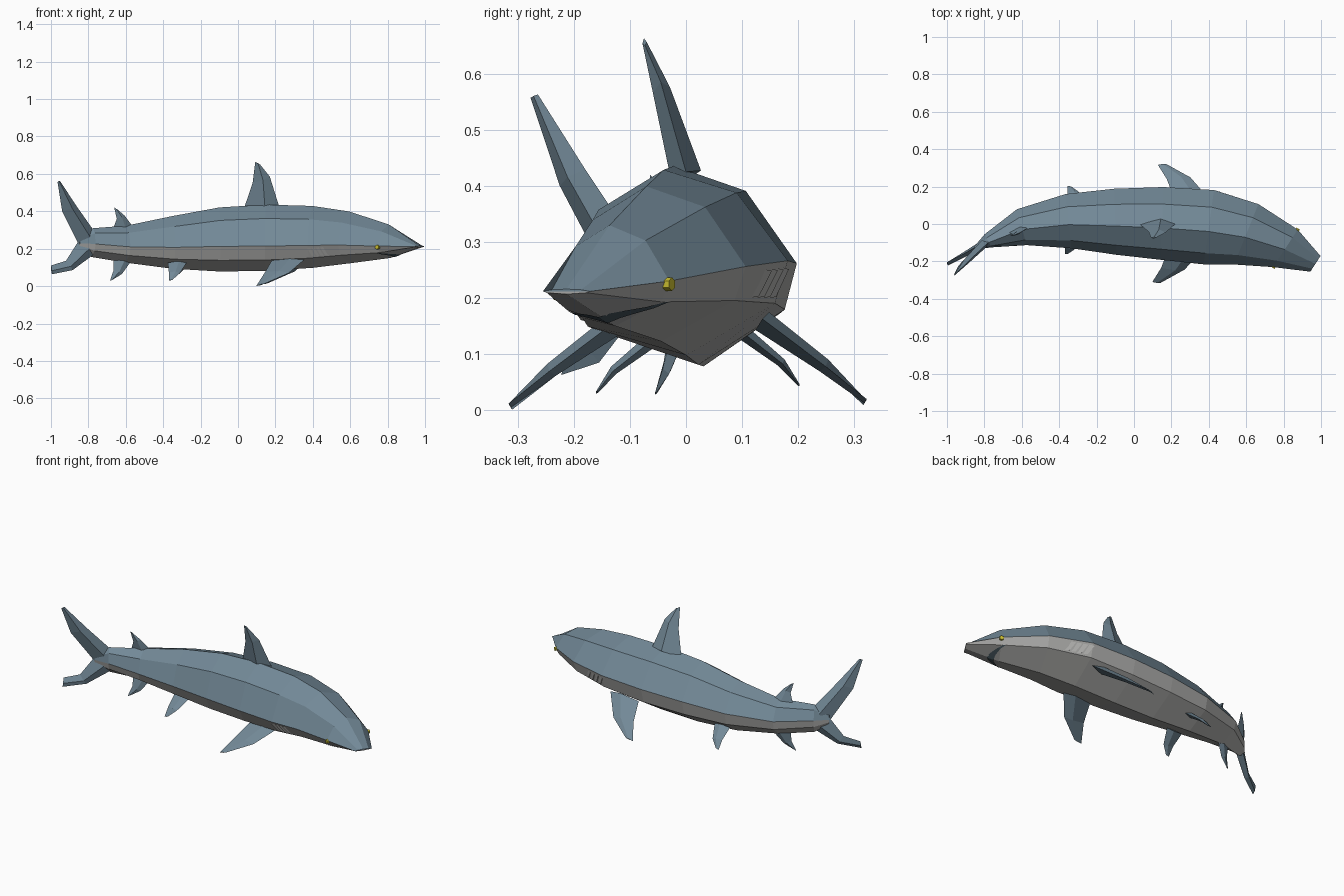
import bpy, math
from mathutils import Vector as V

if "Cube" in bpy.data.objects:
    bpy.data.objects.remove(bpy.data.objects["Cube"])


def material(name, rgb):
    m = bpy.data.materials.new(name)
    m.diffuse_color = (*rgb, 1)
    m.use_nodes = True
    m.node_tree.nodes["Principled BSDF"].inputs["Base Color"].default_value = m.diffuse_color
    return m


BLUE = material("slate_blue", (0.17, 0.25, 0.31))
GREY = material("belly_grey", (0.42, 0.42, 0.41))
DARK = material("mouth_dark", (0.06, 0.09, 0.11))
YELLOW = material("eye_yellow", (0.60, 0.52, 0.03))


def make(name, verts, faces, mat):
    me = bpy.data.meshes.new(name)
    me.from_pydata([tuple(v) for v in verts], [], faces)
    me.materials.append(mat)
    ob = bpy.data.objects.new(name, me)
    bpy.context.collection.objects.link(ob)
    return ob


# Body stations: x, y, heading (deg), half width, top, seam, bottom, roll (deg)
STATIONS = [
    (0.970, -0.213, -33, 0.050, 0.216, 0.212, 0.207, 0),
    (0.810, -0.130, -33, 0.120, 0.330, 0.222, 0.150, 4),
    (0.600, -0.055, -22, 0.175, 0.400, 0.238, 0.122, 6),
    (0.400, -0.017, -8, 0.202, 0.430, 0.242, 0.097, 7),
    (0.150, 0.003, -2, 0.196, 0.437, 0.238, 0.080, 7),
    (-0.100, 0.012, 2, 0.178, 0.422, 0.234, 0.077, 7),
    (-0.350, 0.015, 6, 0.147, 0.376, 0.225, 0.092, 7),
    (-0.600, -0.017, 15, 0.100, 0.324, 0.222, 0.125, 7),
    (-0.780, -0.090, 28, 0.040, 0.310, 0.230, 0.155, 7),
    (-0.850, -0.128, 32, 0.008, 0.260, 0.230, 0.200, 7),
]


def ring(x, y, head, w, zt, zs, zb, roll):
    """Eight-sided section across the spine: top, +y side, bottom, -y side."""
    up, dn = zt - zs, zb - zs
    half = [(0, up), (0.62 * w, 0.7 * up), (w, 0), (0.84 * w, 0.5 * dn), (0, dn)]
    prof = half + [(-a, b) for a, b in half[3:0:-1]]
    n = V((-math.sin(math.radians(head)), math.cos(math.radians(head)), 0))
    c, s = math.cos(math.radians(roll)), math.sin(math.radians(roll))
    return [V((x, y, zs)) + n * (a * c - b * s) + V((0, 0, a * s + b * c)) for a, b in prof]


RINGS = [ring(*s) for s in STATIONS]


def surf(s, v):
    """Point on the body: s counts stations from the nose, v counts ring corners."""
    i, j = min(int(s), len(RINGS) - 2), int(v)
    a = RINGS[i][j % 8].lerp(RINGS[i][(j + 1) % 8], v - j)
    b = RINGS[i + 1][j % 8].lerp(RINGS[i + 1][(j + 1) % 8], v - j)
    return a.lerp(b, s - i)


def shell(name, corners, mat):
    k = len(corners)
    verts = [r[c] for r in RINGS for c in corners]
    faces = [(i * k + j, i * k + j + 1, (i + 1) * k + j + 1, (i + 1) * k + j)
             for i in range(len(RINGS) - 1) for j in range(k - 1)]
    last = (len(RINGS) - 1) * k
    faces += [tuple(range(k))[::-1], tuple(range(last, last + k))]
    return make(name, verts, faces, mat)


# Blue back and grey belly meet at the side seam
shell("back", [6, 7, 0, 1, 2], BLUE)
shell("belly", [2, 3, 4, 5, 6], GREY)


def fin(name, rows):
    """Loft of diamond sections, each (leading point, trailing point, half thickness)."""
    span = (V(rows[-1][0]) + V(rows[-1][1]) - V(rows[0][0]) - V(rows[0][1])) / 2
    chord = V(rows[0][0]) - V(rows[0][1])
    n = chord.cross(span).normalized()
    verts, faces = [], []
    for lead, trail, t in rows:
        mid = V(lead).lerp(V(trail), 0.4)
        verts += [V(lead), mid + n * t, V(trail), mid - n * t]
    for i in range(len(rows) - 1):
        for j in range(4):
            a, b = i * 4 + j, i * 4 + (j + 1) % 4
            faces.append((a, b, b + 4, a + 4))
    e = len(verts)
    faces += [(3, 2, 1, 0), (e - 4, e - 3, e - 2, e - 1)]
    return make(name, verts, faces, BLUE)


# Fins on the back
fin("dorsal_fin", [((0.22, 0.0, 0.425), (0.03, 0.0, 0.41), 0.028),
                   ((0.17, -0.045, 0.585), (0.078, -0.042, 0.55), 0.016),
                   ((0.118, -0.073, 0.65), (0.092, -0.075, 0.663), 0.004)])
fin("second_dorsal_fin", [((-0.56, -0.015, 0.315), (-0.67, -0.045, 0.30), 0.014),
                          ((-0.607, -0.045, 0.378), (-0.648, -0.055, 0.36), 0.009),
                          ((-0.645, -0.06, 0.41), (-0.662, -0.064, 0.42), 0.003)])
# Anal fin
fin("anal_fin", [((-0.57, 0.0, 0.135), (-0.665, -0.03, 0.145), 0.012),
                 ((-0.62, -0.03, 0.065), (-0.665, -0.04, 0.085), 0.008),
                 ((-0.672, -0.052, 0.033), (-0.685, -0.055, 0.028), 0.002)])
# Tail fin
fin("tail_upper_lobe", [((-0.77, -0.09, 0.295), (-0.845, -0.125, 0.21), 0.022),
                        ((-0.865, -0.18, 0.43), (-0.94, -0.225, 0.40), 0.016),
                        ((-0.952, -0.264, 0.563), (-0.965, -0.277, 0.557), 0.003)])
fin("tail_lower_lobe", [((-0.77, -0.09, 0.17), (-0.85, -0.125, 0.245), 0.02),
                        ((-0.885, -0.155, 0.085), (-0.92, -0.165, 0.135), 0.014),
                        ((-0.995, -0.222, 0.063), (-1.0, -0.205, 0.11), 0.004)])


# Paired fins: far side is mirrored with a small shift from the bend and roll
def paired(name, rows, shift):
    fin(name + "_near", rows)
    d = V(shift)
    flip = lambda p: V((p[0], -p[1], p[2])) + d
    fin(name + "_far", [(flip(a), flip(b), t) for a, b, t in rows])


paired("pectoral_fin", [((0.37, -0.13, 0.155), (0.185, -0.13, 0.145), 0.02),
                        ((0.272, -0.243, 0.07), (0.145, -0.235, 0.075), 0.013),
                        ((0.14, -0.316, 0.012), (0.098, -0.31, 0.001), 0.003)],
       (0.03, 0.006, 0.008))
paired("pelvic_fin", [((-0.275, -0.06, 0.125), (-0.375, -0.06, 0.125), 0.013),
                      ((-0.31, -0.13, 0.07), (-0.37, -0.125, 0.075), 0.008),
                      ((-0.35, -0.158, 0.034), (-0.37, -0.16, 0.03), 0.002)],
       (0.015, 0.042, 0.013))

# Crescent mouth under the snout
axis = V((0, 0, 0.235))
verts, N = [], 8
for i in range(N + 1):
    u = i / N
    s = 1.05 - 0.40 * math.sin(math.pi * u)
    v = 2.9 + 2.2 * u
    for ds in (0, 0.05 + 0.14 * math.sin(math.pi * u)):
        verts.append(surf(s + ds, v) - V((0, 0, 0.004)))
make("mouth", verts, [(2 * i, 2 * i + 1, 2 * i + 3, 2 * i + 2) for i in range(N)], DARK)

# Eyes and gill flaps on both sides
for side, name in ((1, "far"), (-1, "near")):
    at = lambda s, k: surf(s, 4 - k if side > 0 else 4 + k)
    bpy.ops.mesh.primitive_cylinder_add(vertices=6, radius=0.012, depth=0.016, location=at(1.0, 1.85))
    eye = bpy.context.object
    eye.name = "eye_" + name
    out = V((math.sin(math.radians(33)), math.cos(math.radians(33)), 0)) * side
    eye.rotation_euler = out.to_track_quat('Z', 'Y').to_euler()
    eye.data.materials.append(YELLOW)
    gills, faces = [], []
    for g in range(4):
        s = 2.5 + 0.14 * g
        a, b = at(s, 1.85), at(s - 0.12, 1.1)
        lift = V((0, 0.006 * side, 0))
        c, d = at(s + 0.1, 1.8) + lift, at(s - 0.02, 1.15) + lift
        e, f = at(s + 0.1, 1.8), at(s - 0.02, 1.15)
        k = len(gills)
        gills += [a, b, d, c, e, f]
        faces += [(k, k + 1, k + 2, k + 3), (k + 3, k + 2, k + 5, k + 4)]
    make("gills_" + name, gills, faces, GREY)

# Consistent outward normals
import bmesh
for ob in bpy.data.objects:
    bm = bmesh.new()
    bm.from_mesh(ob.data)
    bmesh.ops.recalc_face_normals(bm, faces=bm.faces)
    bm.to_mesh(ob.data)
    bm.free()
